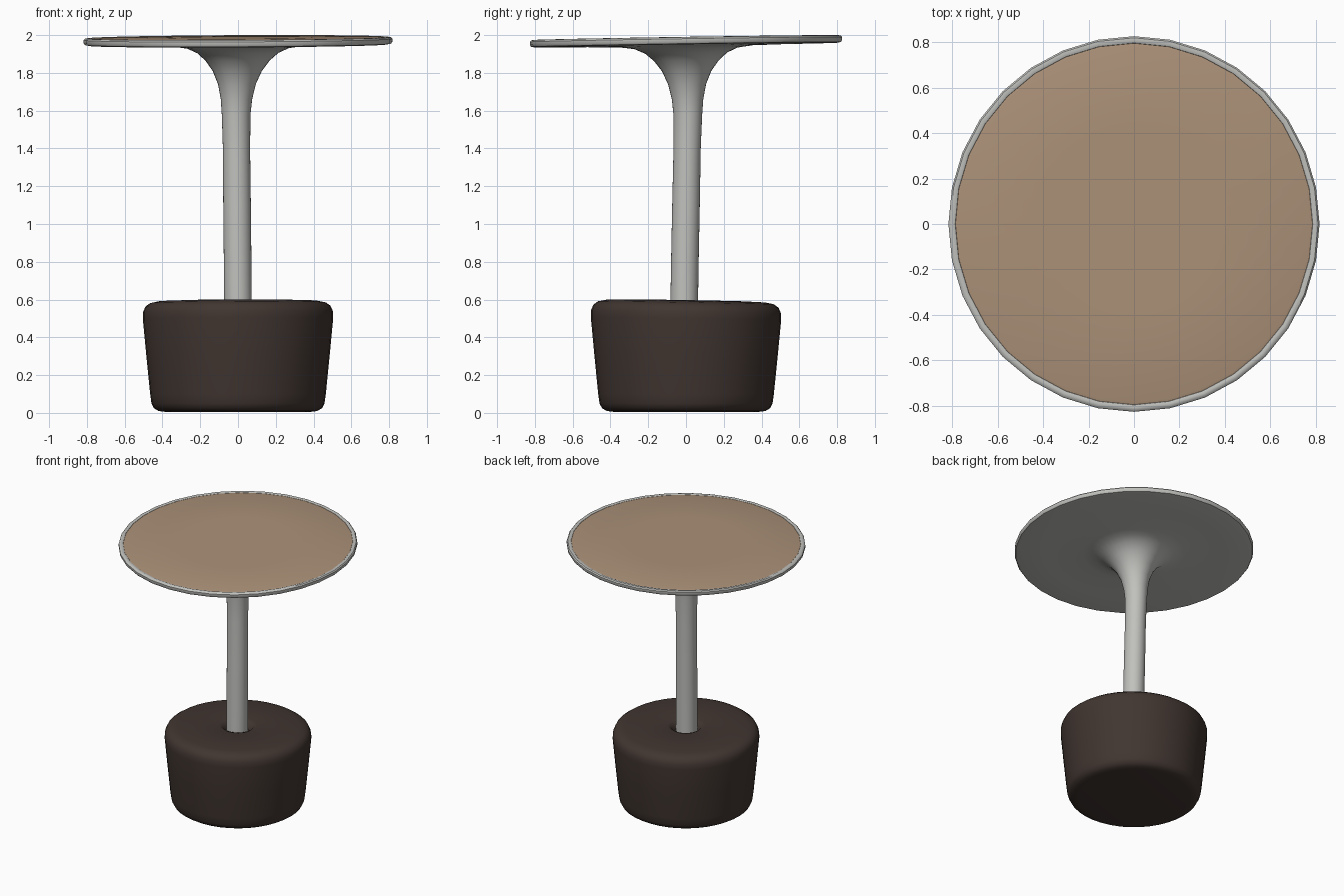
import bpy, bmesh, math

if "Cube" in bpy.data.objects:
    bpy.data.objects.remove(bpy.data.objects["Cube"])


def material(name, rgb):
    m = bpy.data.materials.new(name)
    m.diffuse_color = (*rgb, 1)
    m.use_nodes = True
    m.node_tree.nodes["Principled BSDF"].inputs["Base Color"].default_value = m.diffuse_color
    return m


GREY = material("light grey metal", (0.53, 0.53, 0.51))
TAN = material("tan wood", (0.41, 0.285, 0.19))
BROWN = material("dark brown", (0.052, 0.036, 0.030))


def lathe(name, profile, sides, mat, warp, angle=40):
    """Spin (radius, z) points around z; radius 0 closes to a pole."""
    bm = bmesh.new()
    rings = []
    for r, z in profile:
        if r == 0:
            rings.append([bm.verts.new(warp(0, 0, z))])
        else:
            rings.append([bm.verts.new(warp(r * math.cos(2 * math.pi * i / sides),
                                            r * math.sin(2 * math.pi * i / sides), z))
                          for i in range(sides)])
    for a, b in zip(rings, rings[1:]):
        for i in range(sides):
            j = (i + 1) % sides
            if len(a) == 1:
                bm.faces.new((a[0], b[j], b[i]))
            elif len(b) == 1:
                bm.faces.new((a[i], a[j], b[0]))
            else:
                bm.faces.new((a[i], a[j], b[j], b[i]))
    me = bpy.data.meshes.new(name)
    bm.to_mesh(me)
    bm.free()
    me.materials.append(mat)
    ob = bpy.data.objects.new(name, me)
    bpy.context.collection.objects.link(ob)
    bpy.context.view_layer.objects.active = ob
    ob.select_set(True)
    bpy.ops.object.shade_smooth_by_angle(angle=math.radians(angle))
    ob.select_set(False)
    return ob


# the top leans up slightly to the back and right; the stem leans with it
def top_warp(x, y, z):
    k = max(0.0, min(1.0, (z - 1.6) / 0.33))
    t = max(0.0, min(1.0, (z - 0.6) / 1.0))
    lean = 1 - k
    return (x - 0.01 * t * lean, y * (1 + 0.012 * k) + (0.02 * t - 0.01) * lean,
            z + k * (0.005 * x + 0.016 * y))


# the base top dips slightly to the back
def base_warp(x, y, z):
    return (x, y, z + (z / 0.6) * (-0.018 * y + 0.004 * x))


# heavy tapered base with rounded edges and a socket for the stem
lathe("base", [(0, 0.005), (0.38, 0.005), (0.42, 0.010), (0.445, 0.025), (0.458, 0.05),
               (0.465, 0.10), (0.485, 0.30), (0.504, 0.50), (0.503, 0.535),
               (0.49, 0.565), (0.465, 0.583), (0.42, 0.592), (0.30, 0.596),
               (0.13, 0.596), (0.105, 0.588), (0.09, 0.565), (0.08, 0.55), (0, 0.55)],
      40, BROWN, base_warp)

# stem flaring into the table underside, with rolled rim
lathe("stem_and_rim", [(0, 0.545), (0.073, 0.545), (0.073, 0.8), (0.073, 1.1), (0.072, 1.4),
                       (0.076, 1.58), (0.083, 1.66), (0.10, 1.74), (0.13, 1.81),
                       (0.17, 1.865), (0.215, 1.905), (0.27, 1.930), (0.35, 1.941),
                       (0.6, 1.946), (0.79, 1.947), (0.81, 1.951), (0.817, 1.960),
                       (0.817, 1.977), (0.810, 1.985), (0.797, 1.987), (0.787, 1.983),
                       (0.784, 1.974)],
      32, GREY, top_warp)

# tan table surface set within the rim
lathe("tabletop", [(0.786, 1.972), (0.786, 1.982), (0.775, 1.985), (0.4, 1.986), (0, 1.986)],
      32, TAN, top_warp)
